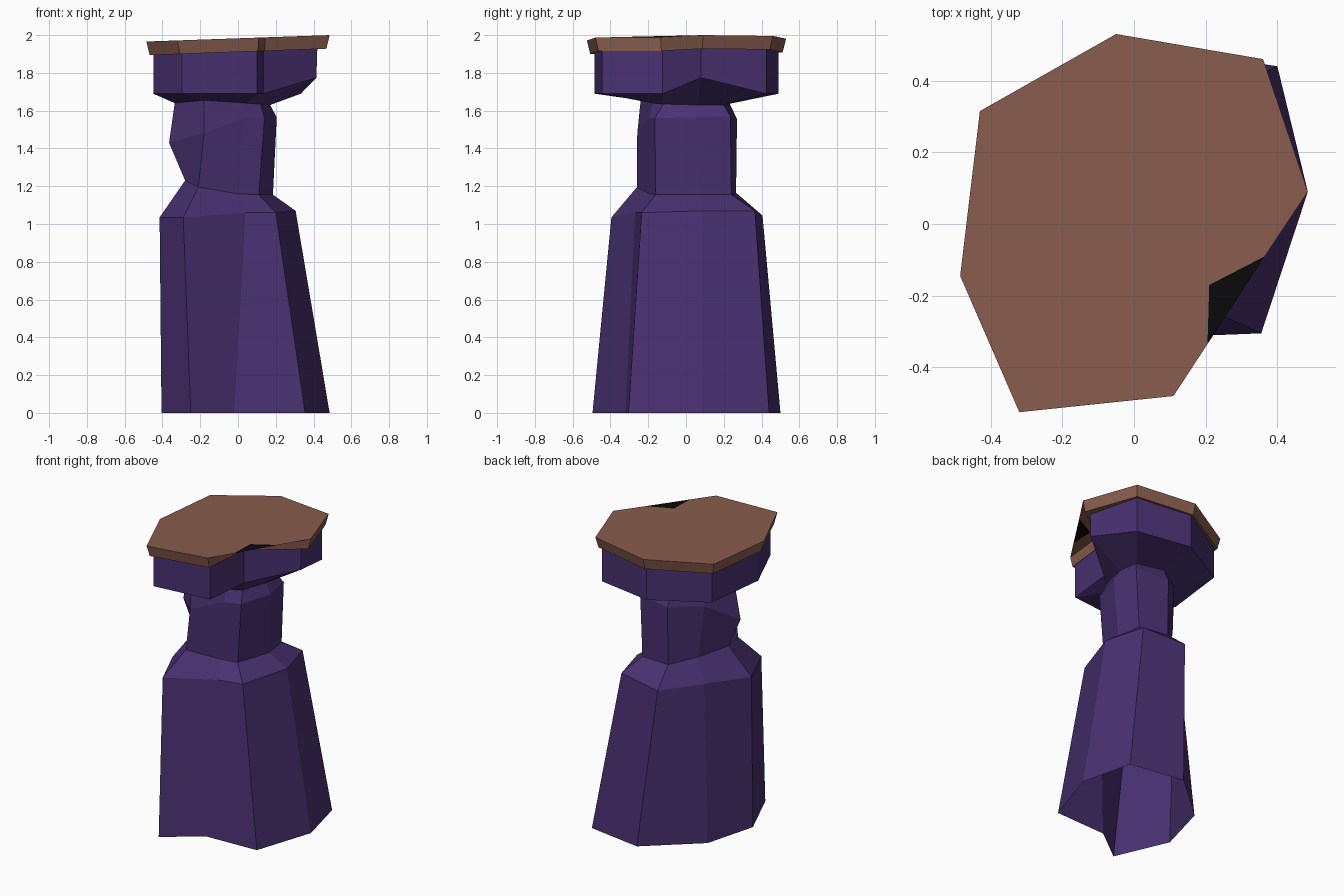
import bpy

if "Cube" in bpy.data.objects:
    bpy.data.objects.remove(bpy.data.objects["Cube"])


def material(name, rgb):
    m = bpy.data.materials.new(name)
    m.diffuse_color = (*rgb, 1)
    m.use_nodes = True
    m.node_tree.nodes["Principled BSDF"].inputs["Base Color"].default_value = m.diffuse_color
    return m


purple = material("purple", (0.066, 0.031, 0.165))
brown = material("brown", (0.245, 0.11, 0.073))
black = material("black", (0.003, 0.003, 0.003))


def add_mesh(name, verts, faces, mats):
    me = bpy.data.meshes.new(name)
    me.from_pydata(verts, [], faces)
    for m in mats:
        me.materials.append(m)
    me.update()
    ob = bpy.data.objects.new(name, me)
    bpy.context.collection.objects.link(ob)
    return ob


def loft(name, rings, mat):
    """Skin a stack of rings (counter-clockwise from above, lowest first)."""
    n = len(rings[0])
    verts = [v for r in rings for v in r]
    faces = [(k * n + i, k * n + (i + 1) % n, (k + 1) * n + (i + 1) % n, (k + 1) * n + i)
             for k in range(len(rings) - 1) for i in range(n)]
    return add_mesh(name, verts, faces, [mat])


# Irregular eight-sided sections, each starting at the front right corner
foot = [(.355, -.305, 0), (.485, .09, 0), (.40, .44, 0), (.02, .50, 0),
        (-.31, .21, 0), (-.405, -.14, 0), (-.25, -.495, 0), (-.02, -.32, 0)]
shoulder = [(.20, -.235, 1.06), (.305, .09, 1.07), (.23, .365, 1.07), (-.07, .405, 1.045),
            (-.24, .15, 1.04), (-.415, -.11, 1.035), (-.29, -.395, 1.035), (.04, -.27, 1.06)]
neck_low = [(.11, -.16, 1.155), (.185, .07, 1.155), (.16, .24, 1.155), (-.05, .265, 1.165),
            (-.17, .11, 1.19), (-.28, -.06, 1.23), (-.21, -.26, 1.195), (0, -.19, 1.16)]
neck_high = [(.14, -.165, 1.56), (.205, .05, 1.565), (.18, .235, 1.57), (-.05, .27, 1.555),
             (-.22, .12, 1.55), (-.365, -.065, 1.43), (-.18, -.258, 1.48), (.035, -.20, 1.56)]
neck_top = [(.12, -.12, 1.635), (.17, .06, 1.63), (.15, .20, 1.63), (-.05, .23, 1.64),
            (-.22, .12, 1.64), (-.335, -.05, 1.64), (-.18, -.24, 1.655), (.035, -.18, 1.64)]

# Slab outline, with the notched corner first
outline = [(.145, -.135), (.485, .09), (.36, .46), (-.05, .53),
           (-.43, .315), (-.485, -.145), (-.32, -.525), (.11, -.48)]


def section(scale, z, tilt):
    return [(x * scale, y * scale, z + tilt * x) for x, y in outline]


# Pedestal (open underneath) and neck
loft("pedestal", [foot, shoulder, neck_low], purple)
loft("neck", [neck_low, neck_high, neck_top], purple)

# Flared capital under the slab
cap_low = section(.925, 1.69, 0)
cap_high = section(.925, 1.915, .035)
cap_low[1] = (.415, .08, 1.775)
cap_high[1] = (.42, .08, 1.93)
loft("capital", [neck_top, cap_low, cap_high], purple)

# Slab: underside, chamfer-like sloped rim, and tilted top
Z, T = 1.983, .035
top = section(1, Z, T)
low = section(.965, 1.911, .035)
loft("slab_rim", [cap_high, low, top], brown)


def on_top(x, y):
    return (x, y, Z + T * x)


# Top face, thin cover over the notch, and the black chip at its edge
verts = top + [on_top(.21, -.17), on_top(.365, -.09), on_top(.205, -.335)]
faces = [(0, 1, 2), (0, 2, 3), (0, 3, 4), (0, 4, 5), (0, 5, 6), (0, 6, 7),
         (0, 8, 1), (8, 9, 1), (0, 7, 8), (7, 10, 8), (8, 10, 9)]
slab = add_mesh("slab_top", verts, faces, [brown, black])
slab.data.polygons[-1].material_index = 1
